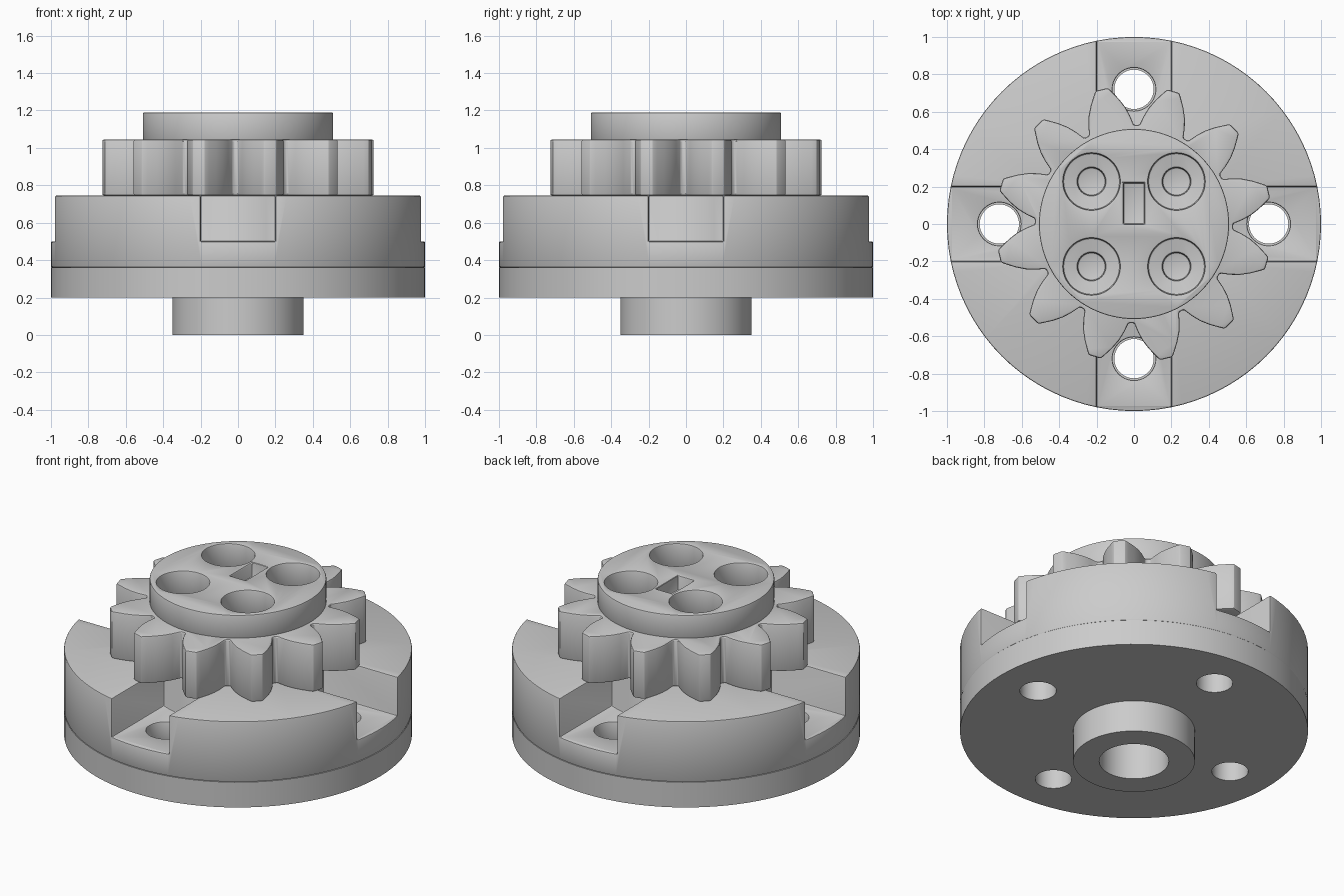
import bpy, bmesh
from math import sin, cos, pi, radians

old = bpy.data.objects.get("Cube")
if old:
    bpy.data.objects.remove(old, do_unlink=True)

GREY = (0.6, 0.6, 0.6, 1.0)
mat = bpy.data.materials.new("light_grey")
mat.use_nodes = True
mat.diffuse_color = GREY
mat.node_tree.nodes["Principled BSDF"].inputs["Base Color"].default_value = GREY


def circle(r, x=0, y=0, n=96):
    return [(x + r * cos(2 * pi * i / n), y + r * sin(2 * pi * i / n)) for i in range(n)]


def rect(x0, x1, y0, y1):
    return [(x0, y0), (x1, y0), (x1, y1), (x0, y1)]


def prism(name, z0, z1, *outlines):
    """Extrude closed outlines from z0 to z1."""
    bm = bmesh.new()
    for pts in outlines:
        low = [bm.verts.new((x, y, z0)) for x, y in pts]
        high = [bm.verts.new((x, y, z1)) for x, y in pts]
        bm.faces.new(low[::-1])
        bm.faces.new(high)
        for i in range(len(pts)):
            j = (i + 1) % len(pts)
            bm.faces.new((low[i], low[j], high[j], high[i]))
    mesh = bpy.data.meshes.new(name)
    bm.to_mesh(mesh)
    bm.free()
    obj = bpy.data.objects.new(name, mesh)
    bpy.context.collection.objects.link(obj)
    mesh.materials.append(mat)
    return obj


def cut(obj, *args):
    """Subtract a prism from the part."""
    tool = prism(obj.name + "_cutter", *args)
    tool.hide_render = True
    tool.hide_set(True)
    tool.display_type = 'WIRE'
    mod = obj.modifiers.new("cut", 'BOOLEAN')
    mod.operation = 'DIFFERENCE'
    mod.solver = 'EXACT'
    mod.object = tool


def finish(obj, width=0.0):
    """Apply modifiers, soften the rims and shade smooth by angle."""
    if width:
        bev = obj.modifiers.new("rim", 'BEVEL')
        bev.width = width
        bev.segments = 2
        bev.limit_method = 'ANGLE'
        bev.angle_limit = radians(40)
        bev.use_clamp_overlap = False
    bpy.ops.object.select_all(action='DESELECT')
    obj.select_set(True)
    bpy.context.view_layer.objects.active = obj
    tools = [m.object for m in obj.modifiers if m.type == 'BOOLEAN']
    for m in list(obj.modifiers):
        bpy.ops.object.modifier_apply(modifier=m.name)
    for t in tools:
        bpy.data.objects.remove(t, do_unlink=True)
    bpy.ops.object.shade_smooth_by_angle(angle=radians(30))


QUARTERS = [(1, 0), (0, 1), (-1, 0), (0, -1)]
BOLT_RING = 0.72

# Lower flange with four bolt holes, and a hub with a blind bore
flange = prism("lower_flange", 0.2, 0.36, circle(1.0))
cut(flange, 0.1, 0.5, *[circle(0.105, BOLT_RING * x, BOLT_RING * y, 40) for x, y in QUARTERS])
cut(flange, 0.1, 0.23, circle(0.2, n=64))
finish(flange)

hub = prism("lower_hub", 0.0, 0.2, circle(0.35, n=64))
cut(hub, -0.1, 0.3, circle(0.2, n=64))
finish(hub)

# Upper body: four radial slots around a round core
body = prism("slotted_body", 0.36, 0.745, circle(1.0))


def slot_outline(k):
    """Slot with an inner end that follows the core, turned k quarters."""
    half, core = 0.2, 0.5
    pts = [(1.2, -half), (1.2, half)]
    for i in range(9):
        y = half - half * i / 4
        pts.append(((core * core - y * y) ** 0.5, y))
    c, s = QUARTERS[k]
    return [(c * x - s * y, s * x + c * y) for x, y in pts]


cut(body, 0.5, 0.9, *[slot_outline(k) for k in range(4)])
cut(body, 0.3, 0.6, *[circle(0.115, BOLT_RING * x, BOLT_RING * y, 40) for x, y in QUARTERS])
finish(body, 0.008)

# Gear ring: twelve teeth given as half widths along the radius
FLANK = [(0.515, 0.123), (0.57, 0.114), (0.62, 0.1), (0.67, 0.077), (0.715, 0.05), (0.74, 0.034)]
gear_outline = []
for k in range(12):
    a = radians(13.5 + 30 * k)
    tooth = [(r, -w) for r, w in FLANK] + [(r, w) for r, w in reversed(FLANK)]
    gear_outline += [(r * cos(a) - w * sin(a), r * sin(a) + w * cos(a)) for r, w in tooth]

SCREWS = [(0.227 * x, 0.227 * y) for x in (-1, 1) for y in (-1, 1)]
gear = prism("gear_ring", 0.745, 1.045, gear_outline)
cut(gear, 0.9, 1.2, *[circle(0.152, x, y, 48) for x, y in SCREWS])
cut(gear, 0.76, 1.0, *[circle(0.075, x, y, 32) for x, y in SCREWS])
finish(gear, 0.01)

# Top cap with four screw recesses and a small key pocket
cap = prism("top_cap", 1.035, 1.19, circle(0.508))
cut(cap, 0.9, 1.3, *[circle(0.152, x, y, 48) for x, y in SCREWS])
cut(cap, 1.1, 1.3, rect(-0.056, 0.056, 0.0, 0.22))
finish(cap, 0.008)
